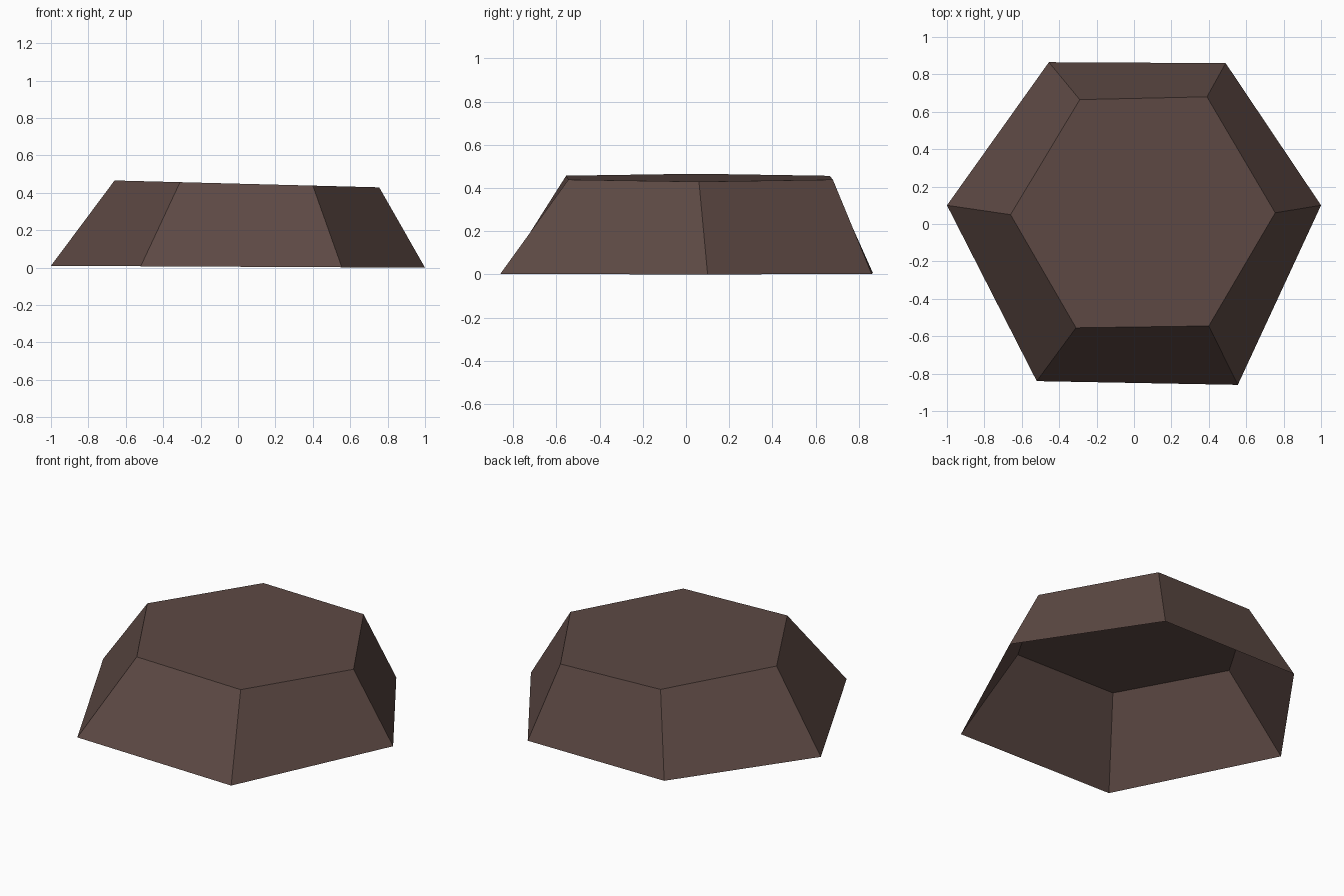
import bpy, bmesh

if "Cube" in bpy.data.objects:
    bpy.data.objects.remove(bpy.data.objects["Cube"])

# Plan outlines of the hexagonal shell: wide rim below, smaller cap above
rim = [(-1, 0.10), (-0.52, -0.84), (0.555, -0.86), (1, 0.10), (0.49, 0.86), (-0.455, 0.865)]
cap = [(-0.66, 0.05), (-0.31, -0.555), (0.40, -0.545), (0.755, 0.06), (0.39, 0.68), (-0.29, 0.665)]

bm = bmesh.new()
# Both rings tilt slightly down towards the right
low = [bm.verts.new((x, y, 0.005 - 0.005 * x)) for x, y in rim]
high = [bm.verts.new((x, y, 0.449 - 0.026 * x)) for x, y in cap]

# Sloping sides and flat cap, open underneath
for i in range(6):
    j = (i + 1) % 6
    bm.faces.new((low[i], low[j], high[j], high[i]))
bm.faces.new(high)

mesh = bpy.data.meshes.new("hexagonal_shell")
bm.to_mesh(mesh)
bm.free()
shell = bpy.data.objects.new("hexagonal_shell", mesh)
bpy.context.collection.objects.link(shell)

# Dark brown material
mat = bpy.data.materials.new("dark_brown")
mat.diffuse_color = (0.11, 0.067, 0.058, 1)
mat.use_nodes = True
mat.node_tree.nodes["Principled BSDF"].inputs["Base Color"].default_value = mat.diffuse_color
mesh.materials.append(mat)
